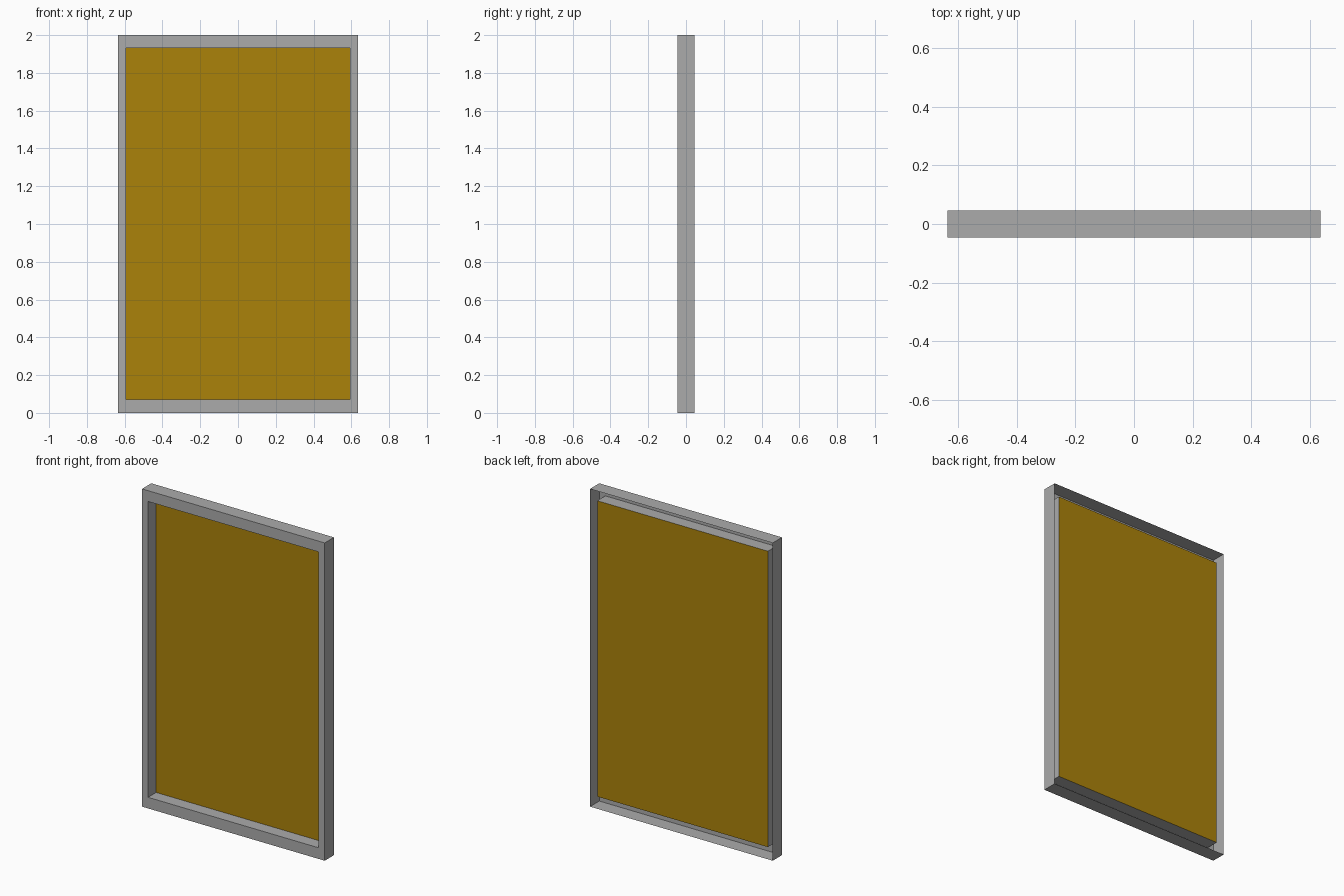
import bpy
import bmesh

if "Cube" in bpy.data.objects:
    bpy.data.objects.remove(bpy.data.objects["Cube"])

HALF_W, HEIGHT, HALF_D = 0.636, 2.0, 0.046      # outer frame
OPEN_W, OPEN_Z0, OPEN_Z1 = 0.594, 0.07, 1.932   # opening
PANEL_Y = 0.034                                 # depth of the recessed panel


def rectangle(bm, half_w, z0, z1, y):
    """Rectangular loop, counter-clockwise seen from the front."""
    corners = [(-half_w, z0), (half_w, z0), (half_w, z1), (-half_w, z1)]
    return [bm.verts.new((x, y, z)) for x, z in corners]


def finish(bm, name, color_name, color):
    mesh = bpy.data.meshes.new(name)
    bm.to_mesh(mesh)
    bm.free()
    mat = bpy.data.materials.new(color_name)
    mat.diffuse_color = (*color, 1)
    mat.use_nodes = True
    mat.node_tree.nodes["Principled BSDF"].inputs["Base Color"].default_value = mat.diffuse_color
    mesh.materials.append(mat)
    obj = bpy.data.objects.new(name, mesh)
    bpy.context.collection.objects.link(obj)


# Frame: thin folded shell, open at the back (outer wall, front rim, inner wall)
bm = bmesh.new()
loops = [
    rectangle(bm, HALF_W, 0, HEIGHT, HALF_D),
    rectangle(bm, HALF_W, 0, HEIGHT, -HALF_D),
    rectangle(bm, OPEN_W, OPEN_Z0, OPEN_Z1, -HALF_D),
    rectangle(bm, OPEN_W, OPEN_Z0, OPEN_Z1, PANEL_Y),
]
for a, b in zip(loops, loops[1:]):
    for i in range(4):
        j = (i + 1) % 4
        bm.faces.new((a[i], a[j], b[j], b[i]))
finish(bm, "frame", "dark grey", (0.41, 0.41, 0.41))

# Panel: flat sheet closing the back of the opening
bm = bmesh.new()
bm.faces.new(rectangle(bm, OPEN_W, OPEN_Z0, OPEN_Z1, PANEL_Y))
finish(bm, "panel", "ochre", (0.41, 0.225, 0.003))
